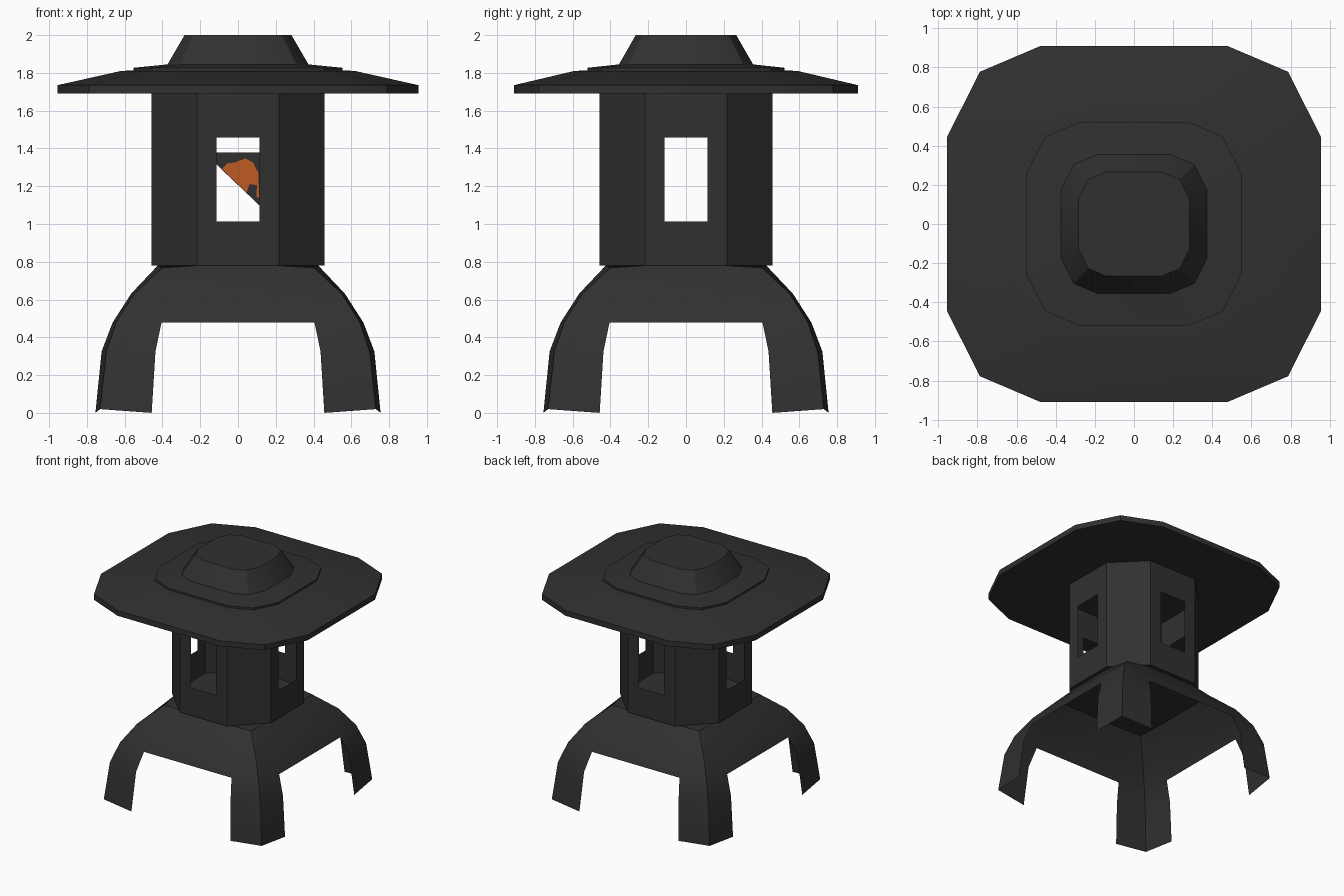
import bpy, bmesh, math
from mathutils import Matrix, Vector

if "Cube" in bpy.data.objects:
    bpy.data.objects.remove(bpy.data.objects["Cube"])


def material(name, rgb):
    m = bpy.data.materials.new(name)
    m.diffuse_color = (*rgb, 1)
    m.use_nodes = True
    m.node_tree.nodes["Principled BSDF"].inputs["Base Color"].default_value = m.diffuse_color
    return m


STONE = material("dark_stone", (0.030, 0.030, 0.030))
FLAME = material("orange_flame", (0.52, 0.105, 0.015))


def make_object(name, bm, mat, fix_normals=True, smooth=None):
    bmesh.ops.remove_doubles(bm, verts=bm.verts, dist=0.0005)
    if fix_normals:
        bmesh.ops.recalc_face_normals(bm, faces=bm.faces)
    mesh = bpy.data.meshes.new(name)
    bm.to_mesh(mesh)
    bm.free()
    mesh.materials.append(mat)
    ob = bpy.data.objects.new(name, mesh)
    bpy.context.collection.objects.link(ob)
    if smooth:
        bpy.ops.object.select_all(action='DESELECT')
        ob.select_set(True)
        bpy.context.view_layer.objects.active = ob
        bpy.ops.object.shade_smooth_by_angle(angle=math.radians(smooth))
    return ob


def face(bm, pts):
    return bm.faces.new([bm.verts.new(p) for p in pts])


# Base: curved four-sided shell, each side with an arch between the legs
# (height, corner height, side distance, corner distance, half arch width)
LEVELS = [(0.0, 0.02, 0.755, 0.73, 0.457),
          (0.325, 0.325, 0.722, 0.697, 0.437),
          (0.478, 0.485, 0.664, 0.642, 0.405),
          (0.632, 0.632, 0.565, 0.548, 0.34),
          (0.78, 0.768, 0.425, 0.402, 0.22)]
bm = bmesh.new()
for k in range(4):
    rot = Matrix.Rotation(k * math.pi / 2, 3, 'Z')
    rows = [[rot @ Vector(p) for p in
             ((-c, -c, zc), (-a, -s, z), (a, -s, z), (c, -c, zc))]
            for z, zc, s, c, a in LEVELS]
    for i, (lo, hi) in enumerate(zip(rows, rows[1:])):
        for j in range(3):
            if j == 1 and i < 2:
                continue                      # arch opening
            face(bm, (lo[j], lo[j + 1], hi[j + 1], hi[j]))
    # top panel
    face(bm, rows[-1] + [Vector((0, 0, 0.78))])
make_object("arched_base", bm, STONE, smooth=25)

# Lamp house: octagonal box, windows in the four main sides
R, H, BOTTOM, TOP = 0.457, 0.218, 0.78, 1.69
W, W0, W1 = 0.115, 1.013, 1.457
bm = bmesh.new()
for k in range(4):
    rot = Matrix.Rotation(k * math.pi / 2, 3, 'Z')

    def panel(x0, x1, z0, z1):
        face(bm, [rot @ Vector(p) for p in
                  ((x0, -R, z0), (x1, -R, z0), (x1, -R, z1), (x0, -R, z1))])

    xs, zs = (-H, -W, W, H), (BOTTOM, W0, W1, TOP)
    for i in range(3):
        for j in range(3):
            if (i, j) != (1, 1):
                panel(xs[i], xs[i + 1], zs[j], zs[j + 1])
    # chamfered corner side
    for z0, z1 in zip(zs, zs[1:]):
        face(bm, [rot @ Vector(p) for p in
                  ((H, -R, z0), (R, -H, z0), (R, -H, z1), (H, -R, z1))])
make_object("lamp_house", bm, STONE)

# Floor of the lamp house
bm = bmesh.new()
octagon = [(-H, -R), (H, -R), (R, -H), (R, H), (H, R), (-H, R), (-R, H), (-R, -H)]
face(bm, [(x, y, BOTTOM + 0.003) for x, y in octagon])
make_object("lamp_floor", bm, STONE, fix_normals=False)

# Roof: stacked twelve-sided rings (half width, half depth, height)
RINGS = [(0.955, 0.91, 1.69), (0.955, 0.91, 1.735), (0.616, 0.588, 1.811),
         (0.552, 0.522, 1.812), (0.552, 0.522, 1.827), (0.373, 0.355, 1.845),
         (0.283, 0.266, 2.0)]
QUARTER = [(1, 0.49), (0.825, 0.855), (0.5, 1)]
outline = []
for sx, sy in ((1, 1), (-1, 1), (-1, -1), (1, -1)):
    pts = [(sx * x, sy * y) for x, y in QUARTER]
    outline += pts if sx == sy else pts[::-1]
bm = bmesh.new()
loops = [[bm.verts.new((x * w, y * d, z)) for x, y in outline] for w, d, z in RINGS]
for a, b in zip(loops, loops[1:]):
    for i in range(12):
        j = (i + 1) % 12
        bm.faces.new((a[i], a[j], b[j], b[i]))
bm.faces.new(loops[0][::-1])
bm.faces.new(loops[-1])
make_object("roof", bm, STONE, smooth=32)

# Triangular card inside the lamp house
bm = bmesh.new()
face(bm, [(-0.18, 0, 1.378), (0.18, 0, 1.035), (0.18, 0, 1.378)])
make_object("flame_card", bm, STONE, fix_normals=False)

# Painted flame on both faces of the card
SHAPE = [(-0.085, 1.293), (-0.055, 1.322), (-0.02, 1.325), (-0.012, 1.275),
         (0.013, 1.268), (0.02, 1.31), (0.008, 1.336), (0.04, 1.347),
         (0.08, 1.325), (0.108, 1.27), (0.112, 1.14), (0.098, 1.142),
         (0.1, 1.205), (0.062, 1.212), (0.04, 1.185), (0.045, 1.166)]
bm = bmesh.new()
for y in (-0.002, 0.002):
    pts = [(x, y, z) for x, z in SHAPE]
    face(bm, pts[::-1] if y < 0 else pts)
bmesh.ops.triangulate(bm, faces=bm.faces)
make_object("painted_flame", bm, FLAME, fix_normals=False)
